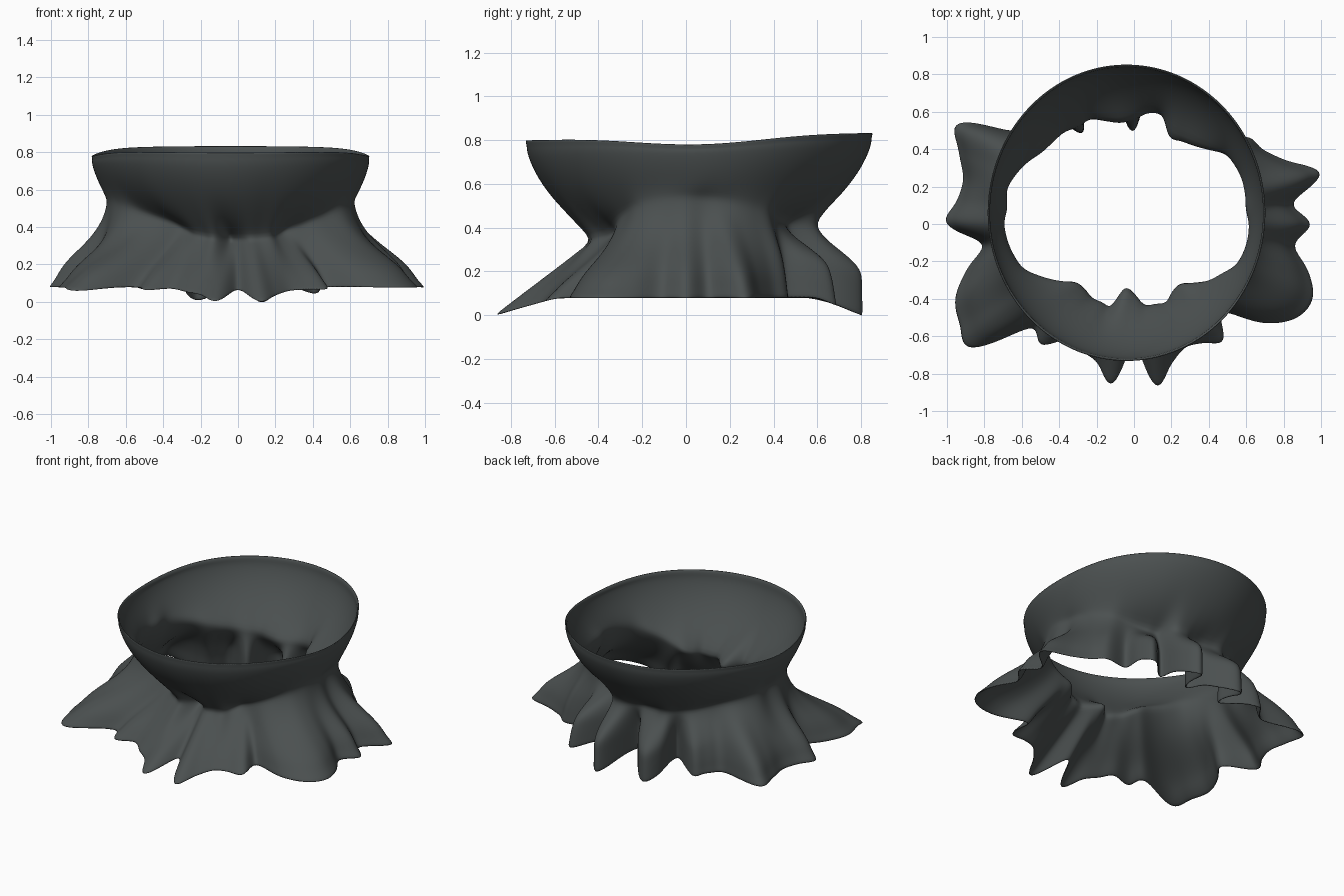
import bpy
import bmesh
from math import sin, cos, radians, pi, floor

cube = bpy.data.objects.get("Cube")
if cube:
    bpy.data.objects.remove(cube, do_unlink=True)

COLUMNS, UPPER_ROWS, LOWER_ROWS = 192, 9, 12

# Radii in hundredths at equal angle steps, counter-clockwise from +x
WAIST = [62, 61, 62, 63, 63, 62, 57, 53, 51, 51, 60, 60,
         57, 55, 57, 61, 61, 62, 62, 63, 66, 69, 71, 69,
         70, 69, 67, 64, 57, 50, 44, 43, 45, 45, 45, 33,
         37, 43, 44, 45, 41, 40, 45, 50, 54, 59, 61, 62]
HEM = [95, 86, 104, 89, 80, 77, 64, 74, 80, 54, 74, 81,
       50, 66, 81, 74, 56, 80, 80, 82, 109, 102, 95, 96,
       101, 82, 93, 104, 108, 110, 79, 82, 72, 74, 77, 87,
       64, 88, 78, 72, 74, 79, 67, 88, 101, 104, 97, 87]


def sample(table, angle):
    """Smooth periodic interpolation of a radius table."""
    position = angle / (2 * pi) * len(table)
    i = floor(position)
    t = position - i
    a, b, c, d = (table[(i + k) % len(table)] / 100 for k in (-1, 0, 1, 2))
    return b + t / 2 * (c - a + t * (2 * a - 5 * b + 4 * c - d
                                     + t * (3 * (b - c) + d - a)))


def average(table, angle):
    offsets = [radians(k * 6) for k in range(-4, 5)]
    return sum(sample(table, angle + o) for o in offsets) / len(offsets)


def mix(a, b, t):
    return a + (b - a) * t


def flare(t, s):
    """Outward share of the skirt: puffed sides, straight front, hanging back."""
    side = t ** 1.6 + 0.13 * sin(pi * t ** 2) ** 2
    u = min(1, t / 0.57)
    end = t if s < 0 else u * u * (3 - 2 * u)
    return mix(side, end, s * s)


def column(angle):
    """Points from the rim down through the gathered waist to the hem."""
    c, s = cos(angle), sin(angle)
    front = s < 0
    rim_x, rim_y = -0.04 + 0.745 * c, 0.06 + 0.795 * s
    rim_z = 0.815 + 0.017 * s - 0.035 * c ** 8
    waist_z = 0.54 - (0.2 if front else 0.12) * (1 - abs(c) ** 3)
    waist, soft = sample(WAIST, angle), average(WAIST, angle)
    hem = sample(HEM, angle)
    droop = 0.28 if front else 0.4
    hem_z = 0.08 - droop * max(0, abs(hem * s) - 0.6)

    # Narrow lip, then the bowl
    points = [(rim_x, rim_y, rim_z),
              (rim_x - 0.007 * c, rim_y - 0.007 * s, rim_z - 0.02)]
    for row in range(1, UPPER_ROWS + 1):
        t = row / UPPER_ROWS
        radius = mix(soft, waist, t ** 4)
        bend = t ** 1.7
        points.append((mix(rim_x, radius * c, bend),
                       mix(rim_y, radius * s, bend),
                       mix(rim_z, waist_z, t)))
    # Flared skirt with folds
    for row in range(1, LOWER_ROWS + 1):
        t = row / LOWER_ROWS
        radius = mix(waist, hem, flare(t, s))
        points.append((radius * c, radius * s, mix(waist_z, hem_z, t)))
    return points


# Draped cloth
bm = bmesh.new()
columns = [[bm.verts.new(p) for p in column(2 * pi * i / COLUMNS)]
           for i in range(COLUMNS)]
for i, left in enumerate(columns):
    right = columns[(i + 1) % COLUMNS]
    for j in range(len(left) - 1):
        bm.faces.new((left[j], left[j + 1], right[j + 1], right[j]))
bm.normal_update()
mesh = bpy.data.meshes.new("draped_collar")
bm.to_mesh(mesh)
bm.free()
collar = bpy.data.objects.new("draped_collar", mesh)
bpy.context.collection.objects.link(collar)

# Cloth thickness and smoothing
solid = collar.modifiers.new("thickness", 'SOLIDIFY')
solid.thickness = 0.01
solid.offset = -1
smooth = collar.modifiers.new("smoothing", 'SUBSURF')
smooth.levels = smooth.render_levels = 1

# Dark cloth colour
cloth = bpy.data.materials.new("dark_grey_cloth")
cloth.use_nodes = True
colour = (0.07, 0.08, 0.08, 1)
cloth.diffuse_color = colour
shader = cloth.node_tree.nodes["Principled BSDF"]
shader.inputs["Base Color"].default_value = colour
shader.inputs["Roughness"].default_value = 0.8
mesh.materials.append(cloth)

bpy.ops.object.select_all(action='DESELECT')
collar.select_set(True)
bpy.context.view_layer.objects.active = collar
bpy.ops.object.shade_smooth()
